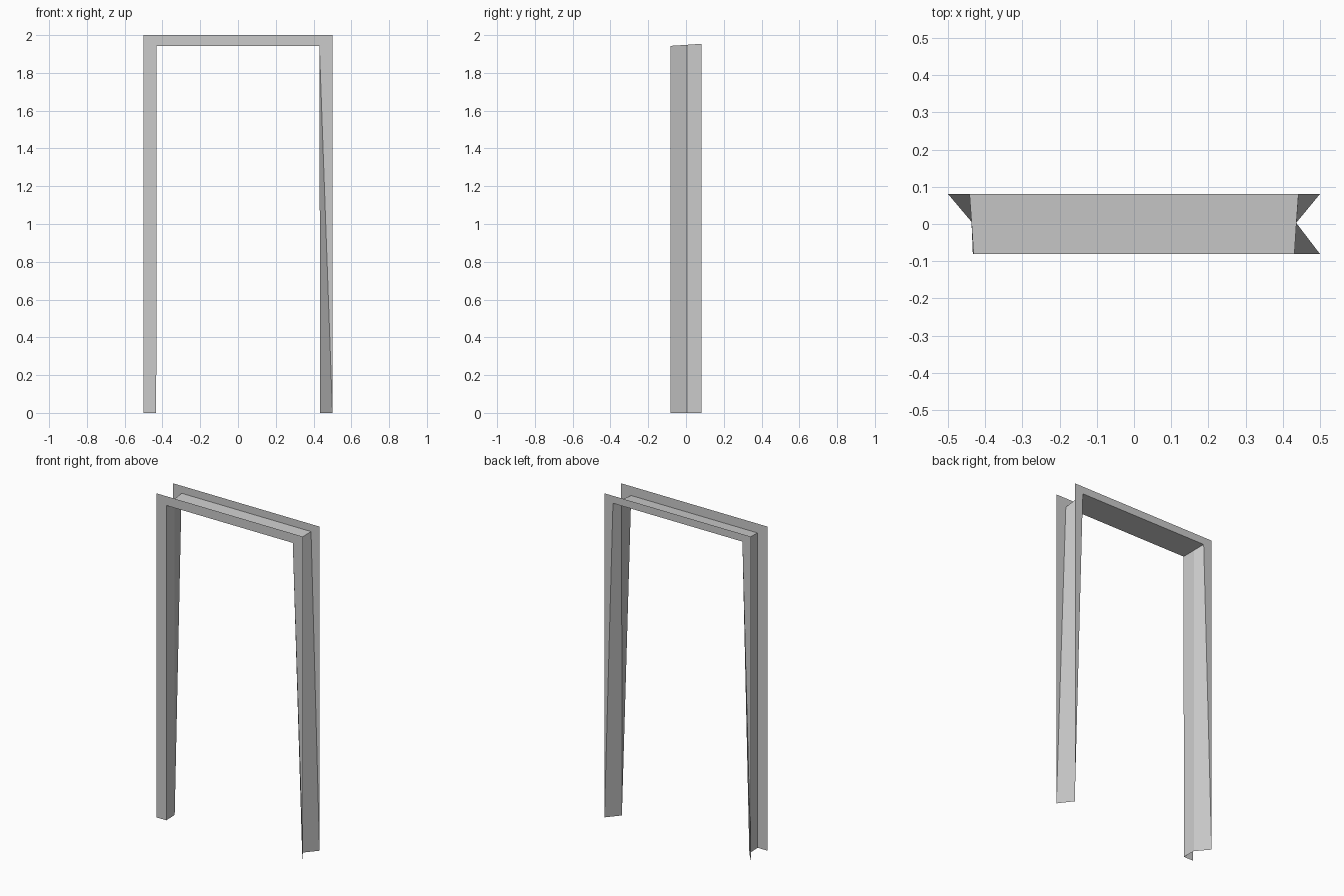
import bpy

if "Cube" in bpy.data.objects:
    bpy.data.objects.remove(bpy.data.objects["Cube"])

# Shared dimensions of the thin sheet door frame
W, D, H = 0.5, 0.081, 2.0
FX, FZ = 0.431, 1.943      # inner top corner, front
BX, BZ = 0.442, 1.954      # inner top corner, back
MX, MZ = (FX + BX) / 2, (FZ + BZ) / 2


def sheet(name, strips):
    """Thin surface made of quad strips, each between two matching rails."""
    verts, faces = [], []
    for a, b in strips:
        base, n = len(verts), len(a)
        verts += a + b
        for i in range(n - 1):
            faces.append((base + i, base + i + 1, base + n + i + 1, base + n + i))
    mesh = bpy.data.meshes.new(name)
    mesh.from_pydata(verts, [], faces)
    mesh.validate()
    obj = bpy.data.objects.new(name, mesh)
    bpy.context.collection.objects.link(obj)
    bpy.context.view_layer.objects.active = obj
    obj.select_set(True)
    bpy.ops.object.mode_set(mode='EDIT')
    bpy.ops.mesh.select_all(action='SELECT')
    bpy.ops.mesh.remove_doubles(threshold=0.0005)
    bpy.ops.mesh.normals_make_consistent(inside=False)
    bpy.ops.object.mode_set(mode='OBJECT')
    obj.select_set(False)
    return obj


def arch(y, top_x, top_z, left_foot, right_foot, foot_y=None):
    """Path up one post, across the head and down the other."""
    return [(left_foot, y, 0), (-top_x, y, top_z), (top_x, y, top_z), (right_foot, y, 0)]


outer_front, outer_back = arch(-D, W, H, -W, W), arch(D, W, H, -W, W)
# Three of the four flanges taper away to a point at the foot
inner_front = arch(-D, FX, FZ, -0.433, W)
inner_back = arch(D, BX, BZ, -W, W)
middle = arch(0.004, MX, MZ, -0.435, 0.435)

# Front and back flanges
sheet("front_casing", [(outer_front, inner_front)])
sheet("back_casing", [(outer_back, inner_back)])
# Lining between the flanges, creased along its middle
sheet("jamb_lining", [(inner_front, middle), (middle, inner_back)])
